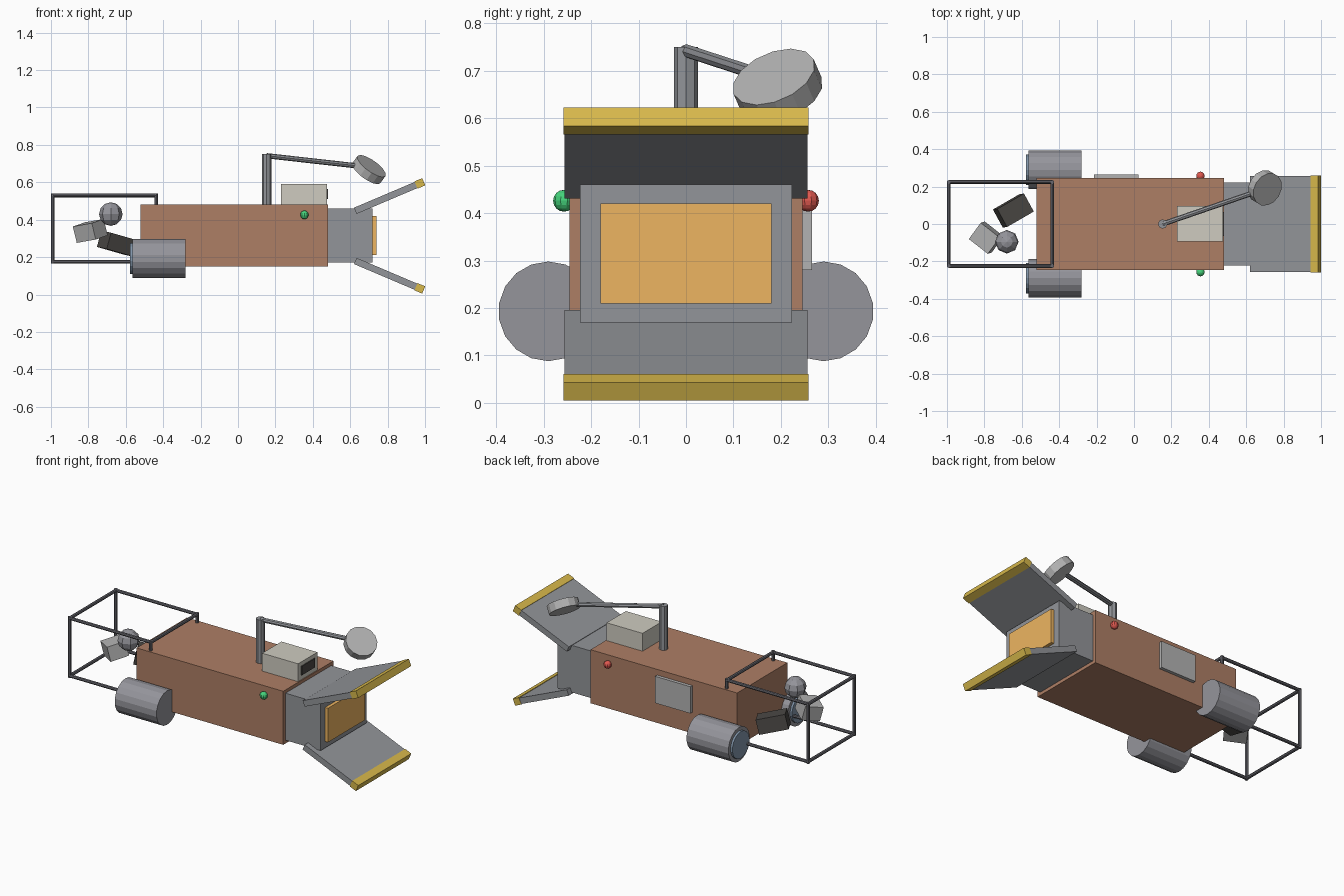
import bpy
from math import radians
from mathutils import Vector, Matrix

if "Cube" in bpy.data.objects:
    bpy.data.objects.remove(bpy.data.objects["Cube"])


def mat(name, r, g, b):
    m = bpy.data.materials.new(name)
    m.diffuse_color = (r, g, b, 1)
    m.use_nodes = True
    m.node_tree.nodes["Principled BSDF"].inputs["Base Color"].default_value = m.diffuse_color
    return m


RUST = mat("rust", 0.42, 0.21, 0.13)
STEEL = mat("steel", 0.29, 0.30, 0.32)
DARK = mat("dark_steel", 0.14, 0.14, 0.16)
ENGINE = mat("engine_grey", 0.30, 0.30, 0.33)
YELLOW = mat("hazard_yellow", 0.68, 0.48, 0.07)
AMBER = mat("amber", 0.85, 0.46, 0.12)
PALE = mat("pale_grey", 0.62, 0.60, 0.53)
BLUE = mat("nozzle_blue", 0.22, 0.30, 0.40)
RED = mat("red_light", 0.75, 0.10, 0.08)
GREEN = mat("green_light", 0.06, 0.65, 0.20)
SCRAP = mat("scrap_dark", 0.07, 0.065, 0.06)
GREY = mat("light_grey", 0.45, 0.45, 0.45)


def finish(name, m):
    o = bpy.context.object
    o.name = name
    o.data.materials.append(m)
    return o


def box(name, c, size, m, rot=(0, 0, 0)):
    bpy.ops.mesh.primitive_cube_add(size=1, location=c, rotation=[radians(a) for a in rot])
    o = finish(name, m)
    o.scale = size
    return o


def span(name, x, y, z, m):
    lo, hi = Vector((x[0], y[0], z[0])), Vector((x[1], y[1], z[1]))
    return box(name, (lo + hi) / 2, hi - lo, m)


def rod(name, a, b, r, sides, m):
    a, b = Vector(a), Vector(b)
    d = b - a
    bpy.ops.mesh.primitive_cylinder_add(vertices=sides, radius=r, depth=d.length, location=(a + b) / 2,
                                        rotation=d.to_track_quat('Z', 'Y').to_euler())
    return finish(name, m)


def ball(name, c, r, seg, rings, m):
    bpy.ops.mesh.primitive_uv_sphere_add(segments=seg, ring_count=rings, radius=r, location=c)
    return finish(name, m)


# Hull, mouth collar and glowing furnace opening
span("hull", (-0.52, 0.48), (-0.245, 0.245), (0.15, 0.48), RUST)
span("mouth_collar", (0.48, 0.72), (-0.223, 0.223), (0.17, 0.46), STEEL)
span("furnace_glow", (0.70, 0.74), (-0.18, 0.18), (0.21, 0.42), AMBER)

# Open jaws with yellow lips
for label, s in (("upper", 1), ("lower", -1)):
    rot = (0, -23 * s, 0)
    hinge = Vector((0.627, 0, 0.3135 + s * 0.134))
    turn = Matrix.Rotation(radians(rot[1]), 3, 'Y')
    box(label + "_jaw", hinge + turn @ Vector((0.185, 0, 0)), (0.37, 0.512, 0.036), STEEL, rot)
    box(label + "_jaw_lip", hinge + turn @ Vector((0.375, 0, 0)), (0.045, 0.516, 0.042), YELLOW, rot)

# Cabin with dark window
span("cabin", (0.23, 0.475), (-0.093, 0.095), (0.48, 0.59), PALE)
span("cabin_window", (0.47, 0.481), (-0.065, 0.065), (0.51, 0.565), SCRAP)

# Side hatch
span("side_hatch", (-0.215, 0.025), (0.24, 0.265), (0.28, 0.445), GREY)

# Engines and navigation lights, one per side
for label, s, m in (("left", 1, RED), ("right", -1, GREEN)):
    y = 0.29 * s
    rod(label + "_engine", (-0.565, y, 0.193), (-0.28, y, 0.193), 0.105, 18, ENGINE)
    rod(label + "_nozzle", (-0.578, y, 0.193), (-0.55, y, 0.193), 0.083, 18, BLUE)
    ball(label + "_nav_light", (0.355, 0.257 * s, 0.426), 0.023, 10, 8, m)

# Crane mast, boom and magnet disc
rod("crane_mast", (0.153, 0, 0.47), (0.153, 0, 0.75), 0.025, 8, STEEL)
rod("crane_boom", (0.153, 0, 0.742), (0.67, 0.178, 0.684), 0.014, 8, STEEL)
n = Vector((0.55, -0.33, 0.76)).normalized()
c = Vector((0.70, 0.193, 0.668))
rod("magnet_disc", c - n * 0.025, c + n * 0.025, 0.092, 14, GREY)

# Cargo cage: the twelve edges of a box frame
X, Y, Z = (-0.99, -0.437), (-0.225, 0.225), (0.175, 0.53)
for i in (0, 1):
    for j in (0, 1):
        rod("cage_long_bar", (X[0], Y[i], Z[j]), (X[1], Y[i], Z[j]), 0.01, 8, DARK)
        rod("cage_cross_bar", (X[i], Y[0], Z[j]), (X[i], Y[1], Z[j]), 0.01, 8, DARK)
        rod("cage_post", (X[i], Y[j], Z[0] - 0.01), (X[i], Y[j], Z[1] + 0.01), 0.01, 8, DARK)

# Salvage floating in the cage
box("scrap_crate", (-0.645, 0.072, 0.272), (0.17, 0.11, 0.09), SCRAP, (6, 14, 30))
box("scrap_block", (-0.79, -0.073, 0.34), (0.13, 0.11, 0.09), GREY, (12, -8, -38))
ball("scrap_tank", (-0.68, -0.095, 0.43), 0.063, 8, 6, ENGINE)
